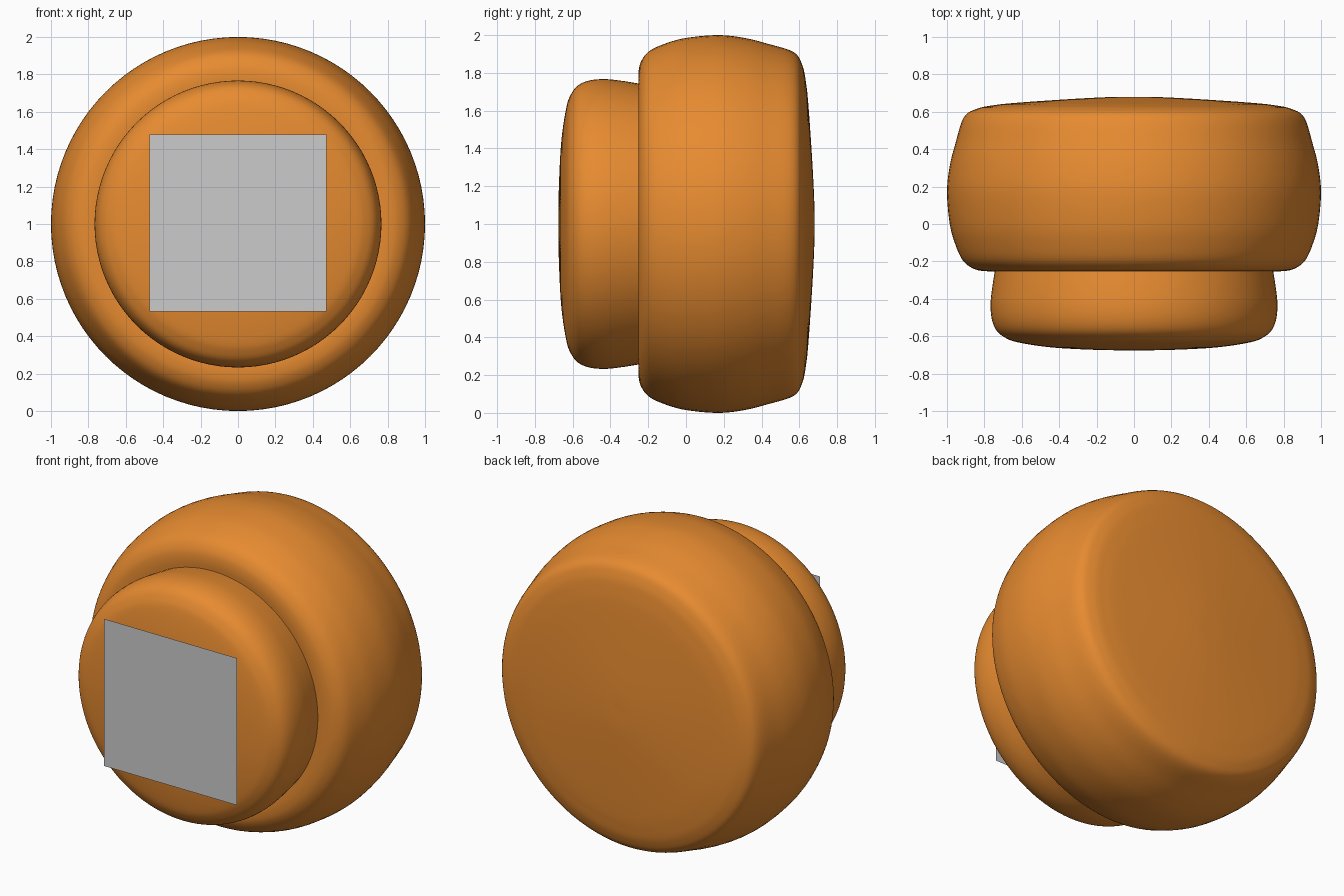
import bpy, bmesh, math
from mathutils import Vector

if "Cube" in bpy.data.objects:
    bpy.data.objects.remove(bpy.data.objects["Cube"])

orange = bpy.data.materials.new("orange_plastic")
orange.diffuse_color = (0.80, 0.26, 0.03, 1)
orange.use_nodes = True
orange.node_tree.nodes["Principled BSDF"].inputs["Base Color"].default_value = orange.diffuse_color


def smooth_profile(pts, steps=5):
    """Catmull-Rom curve through (radius, y) points."""
    p = [Vector(q) for q in pts]
    p = [2 * p[0] - p[1]] + p + [2 * p[-1] - p[-2]]
    out = []
    for a, b, c, d in zip(p, p[1:], p[2:], p[3:]):
        for i in range(steps):
            t = i / steps
            out.append(0.5 * (2 * b + (c - a) * t + (2 * a - 5 * b + 4 * c - d) * t * t
                              + (3 * b - a - 3 * c + d) * t ** 3))
    return out + [p[-2]]


def lathe(name, pts, segments=96):
    """Revolve a profile around the front-to-back axis at z = 1."""
    bm = bmesh.new()
    verts = [bm.verts.new((r, y, 1)) for r, y in smooth_profile(pts)]
    edges = [bm.edges.new(e) for e in zip(verts, verts[1:])]
    bmesh.ops.spin(bm, geom=verts + edges, cent=(0, 0, 1), axis=(0, 1, 0),
                   angle=math.tau, steps=segments)
    bmesh.ops.remove_doubles(bm, verts=bm.verts, dist=0.0002)
    bmesh.ops.recalc_face_normals(bm, faces=bm.faces)
    ob = add_object(name, bm)
    # open profiles: make sure the end nearest +y or -y faces outward
    far = max(ob.data.polygons, key=lambda f: abs(f.center.y))
    if far.normal.y * far.center.y < 0:
        ob.data.flip_normals()
    ob.data.materials.append(orange)
    bpy.ops.object.select_all(action='DESELECT')
    ob.select_set(True)
    bpy.context.view_layer.objects.active = ob
    bpy.ops.object.shade_smooth_by_angle(angle=math.radians(40))


def add_object(name, bm):
    me = bpy.data.meshes.new(name)
    bm.to_mesh(me)
    bm.free()
    ob = bpy.data.objects.new(name, me)
    bpy.context.collection.objects.link(ob)
    return ob


# Wide rounded drum at the back
lathe("body", [(0.73, -0.25), (0.80, -0.252), (0.86, -0.238), (0.915, -0.195),
               (0.955, -0.11), (0.985, 0.0), (1.0, 0.17), (0.985, 0.31),
               (0.955, 0.43), (0.91, 0.57), (0.84, 0.616), (0.75, 0.635),
               (0.63, 0.648), (0.34, 0.668), (0.12, 0.679), (0, 0.68)])

# Smaller rounded button in front
lathe("front_button", [(0.742, -0.24), (0.758, -0.34), (0.767, -0.43), (0.76, -0.51),
                       (0.735, -0.57), (0.69, -0.607), (0.62, -0.633),
                       (0.44, -0.66), (0.2, -0.673), (0, -0.676)])

# Thin square plate floating just ahead of the button
bm = bmesh.new()
s = 0.473
bm.faces.new([bm.verts.new((x * s, -0.687, 1.005 + z * s))
              for x, z in ((-1, -1), (1, -1), (1, 1), (-1, 1))])
add_object("front_label", bm)
